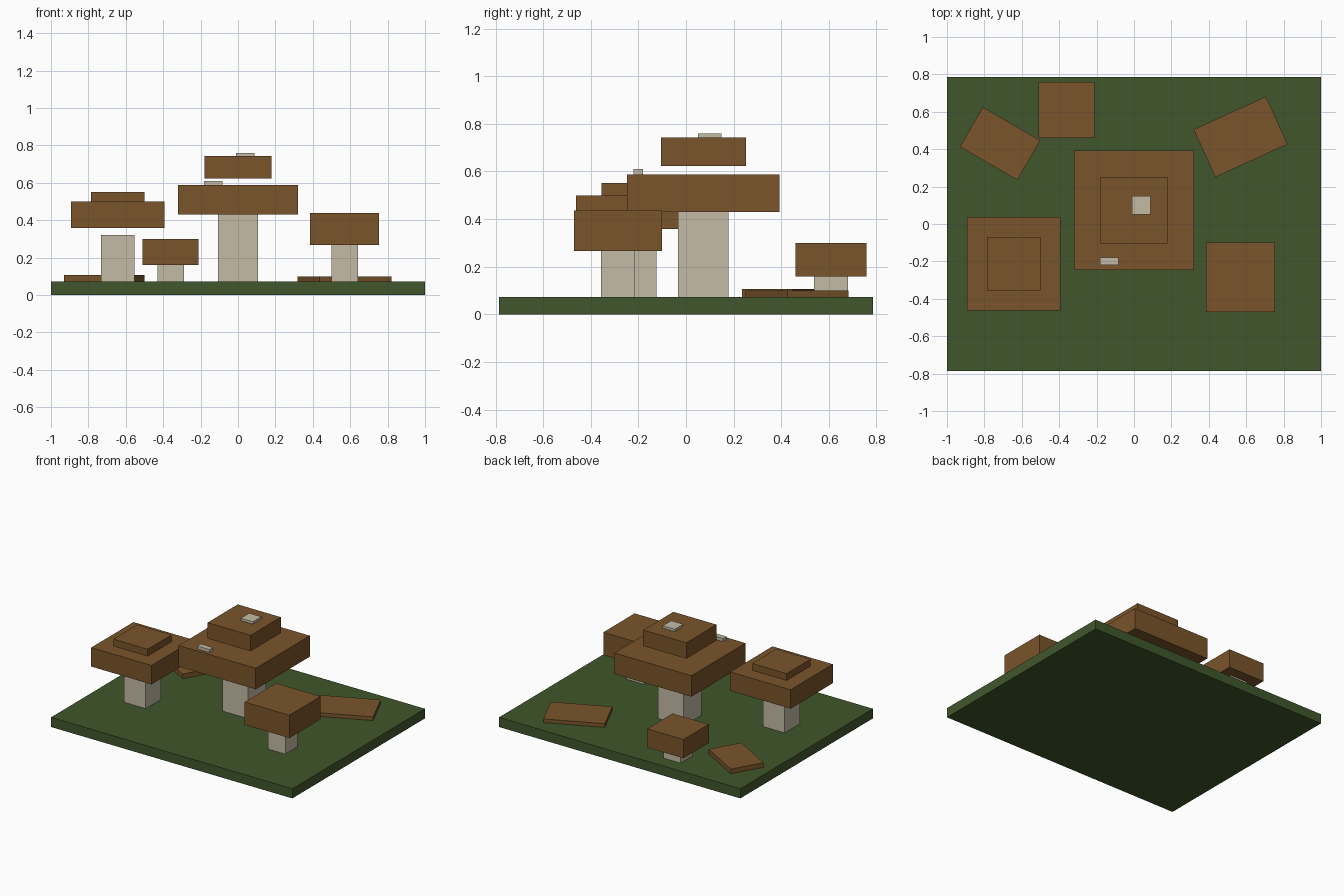
import bpy
import math

if "Cube" in bpy.data.objects:
    bpy.data.objects.remove(bpy.data.objects["Cube"])


def material(name, colour):
    m = bpy.data.materials.new(name)
    m.diffuse_color = (*colour, 1)
    m.use_nodes = True
    m.node_tree.nodes["Principled BSDF"].inputs["Base Color"].default_value = m.diffuse_color
    return m


BROWN = material("cap brown", (0.195, 0.09, 0.024))
CREAM = material("stem cream", (0.55, 0.50, 0.38))
GREEN = material("grass green", (0.051, 0.094, 0.025))


def box(name, mat, centre, size, z, angle=0):
    """Box with centre (x, y), size (x, y), height range z, turned by angle degrees."""
    bpy.ops.mesh.primitive_cube_add(
        size=1, location=(*centre, (z[0] + z[1]) / 2),
        rotation=(0, 0, math.radians(angle)))
    ob = bpy.context.object
    ob.name = name
    ob.scale = (*size, z[1] - z[0])
    bpy.ops.object.transform_apply(location=False, rotation=False, scale=True)
    ob.data.materials.append(mat)


def mushroom(name, centre, stem_w, stem_top, cap_w, cap_z, tier_w=0, tier_z=None):
    """Square stem and cap, with an optional smaller upper cap."""
    box(name + "_stem", CREAM, centre, (stem_w, stem_w), (GROUND, stem_top))
    box(name + "_cap", BROWN, centre, (cap_w, cap_w), cap_z)
    if tier_z:
        box(name + "_upper_cap", BROWN, centre, (tier_w, tier_w), tier_z)


# Ground slab
GROUND = 0.072
box("ground", GREEN, (0, 0), (2, 1.57), (0, GROUND))

# Standing mushrooms
mushroom("centre_mushroom", (0, 0.073), 0.213, 0.43, 0.64, (0.43, 0.587), 0.357, (0.623, 0.742))
mushroom("left_mushroom", (-0.643, -0.212), 0.178, 0.321, 0.50, (0.358, 0.50), 0.285, (0.50, 0.551))
mushroom("right_mushroom", (0.57, -0.285), 0.142, 0.266, 0.37, (0.266, 0.437))
mushroom("back_mushroom", (-0.36, 0.609), 0.142, 0.16, 0.30, (0.16, 0.30))

# Pale spots on the centre mushroom
box("top_spot", CREAM, (0.038, 0.10), (0.10, 0.10), (0.742, 0.76))
box("cap_spot", CREAM, (-0.132, -0.20), (0.10, 0.04), (0.587, 0.61))

# Fallen caps lying on the ground
box("fallen_cap_left", BROWN, (-0.716, 0.43), (0.355, 0.245), (GROUND, 0.107), -30)
box("fallen_cap_right", BROWN, (0.57, 0.466), (0.425, 0.28), (GROUND, 0.10), 24.5)
